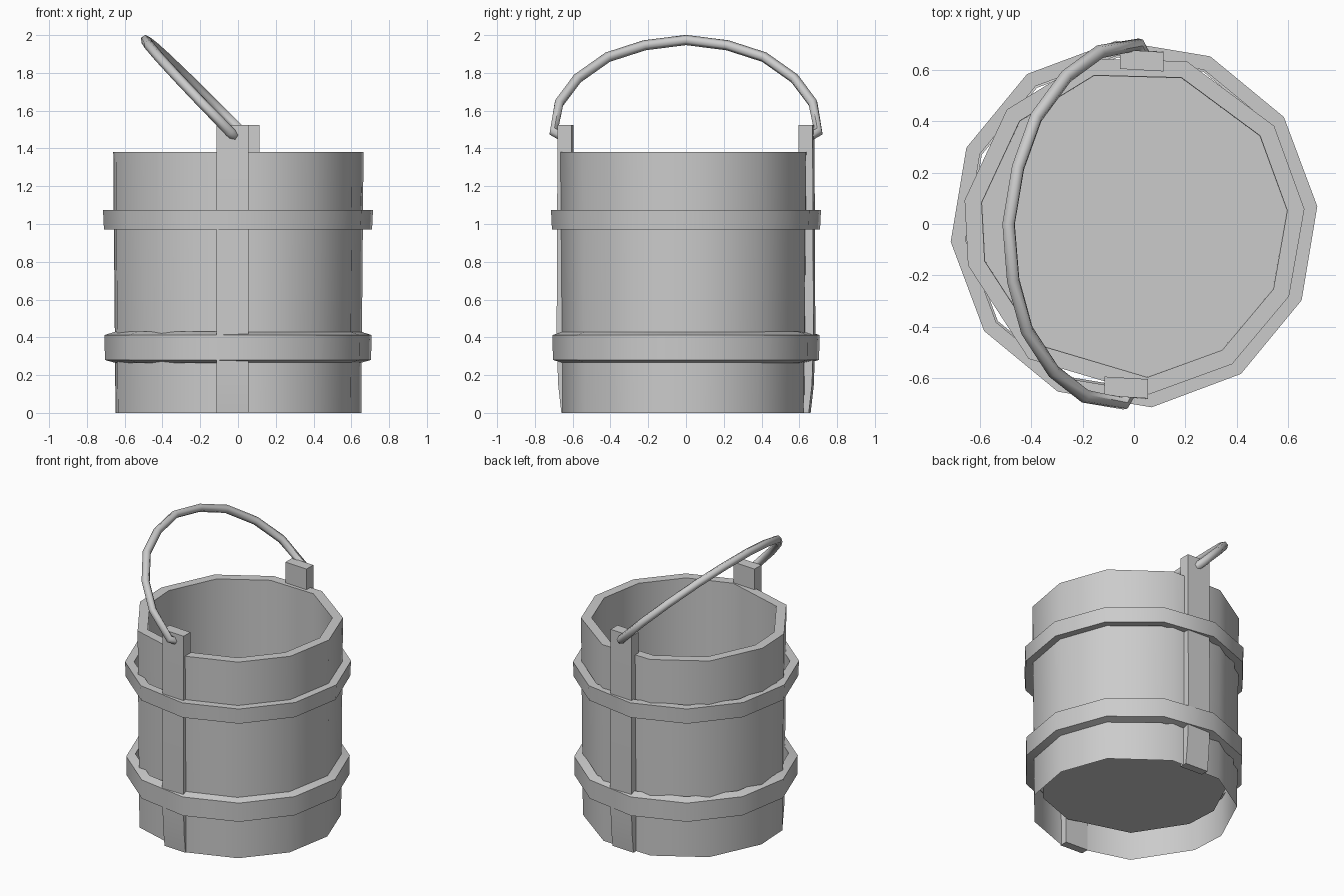
import bpy, bmesh
from math import radians, cos, sin

if "Cube" in bpy.data.objects:
    bpy.data.objects.remove(bpy.data.objects["Cube"])


def finish(name, bm, angle=45):
    bmesh.ops.recalc_face_normals(bm, faces=bm.faces)
    mesh = bpy.data.meshes.new(name)
    bm.to_mesh(mesh)
    bm.free()
    ob = bpy.data.objects.new(name, mesh)
    bpy.context.collection.objects.link(ob)
    smooth(ob, angle)
    return ob


def smooth(ob, angle):
    bpy.ops.object.select_all(action='DESELECT')
    ob.select_set(True)
    bpy.context.view_layer.objects.active = ob
    bpy.ops.object.shade_smooth_by_angle(angle=radians(angle))


def lathe(name, profile, angles, closed, floor=False):
    """Sweep an (r, z) profile around z through the given angles."""
    bm = bmesh.new()
    rings = [[bm.verts.new((r * cos(radians(a)), r * sin(radians(a)), z)) for a in angles]
             for r, z in profile]
    n = len(angles)
    pairs = list(zip(rings, rings[1:]))
    if closed:
        pairs.append((rings[-1], rings[0]))
    for lo, hi in pairs:
        for i in range(n):
            j = (i + 1) % n
            bm.faces.new((lo[i], lo[j], hi[j], hi[i]))
    if floor:
        bm.faces.new(rings[-1])
    return finish(name, bm)


# Bucket wall with raised floor, open underneath; slightly uneven sides
wall_angles = [5, 35, 72, 105, 138, 172, 194, 232, 275, 305, 335]
lathe("bucket_body", [(0.655, 0), (0.667, 1.38), (0.6, 1.38), (0.598, 0.165)],
      wall_angles, closed=False, floor=True)

# Two twelve-sided hoops
hoop_angles = [5.5 + 30 * i for i in range(12)]
lathe("upper_hoop", [(0.713, 0.97), (0.718, 1.075), (0.66, 1.075), (0.66, 0.97)],
      hoop_angles, closed=True)
lathe("lower_hoop", [(0.708, 0.28), (0.71, 0.412), (0.652, 0.43), (0.652, 0.265)],
      hoop_angles, closed=True)


# Upright ears that carry the handle, tapered at the foot
def ear(name, s):
    profile = [(0.60, 0), (0.655, 0), (0.672, 0.15), (0.68, 0.4), (0.675, 1.525), (0.60, 1.525)]
    bm = bmesh.new()
    sides = [[bm.verts.new((s * x, s * (y + skew), z)) for y, z in profile]
             for x, skew in ((-0.055, 0.005), (0.115, -0.005))]
    for ring in sides:
        bm.faces.new(ring)
    for i in range(len(profile)):
        j = (i + 1) % len(profile)
        bm.faces.new((sides[0][i], sides[0][j], sides[1][j], sides[1][i]))
    return finish(name, bm, 30)


ear("front_ear", -1)
ear("back_ear", 1)

# Tilted bail handle with hooked ends
half = [(0.66, 1.468), (0.70, 1.488), (0.672, 1.64), (0.575, 1.77), (0.415, 1.883), (0.22, 1.946)]
path = [(-y, z) for y, z in half] + [(0.0, 1.974)] + half[::-1]
curve = bpy.data.curves.new("handle", 'CURVE')
curve.dimensions = '3D'
curve.bevel_depth = 0.027
curve.bevel_resolution = 1
curve.use_fill_caps = True
spline = curve.splines.new('POLY')
spline.points.add(len(path) - 1)
for p, (y, z) in zip(spline.points, path):
    p.co = (-(z - 1.475) * 0.98 + 0.03 * y / 0.7, y, z, 1)
handle = bpy.data.objects.new("handle", curve)
bpy.context.collection.objects.link(handle)
bpy.ops.object.select_all(action='DESELECT')
handle.select_set(True)
bpy.context.view_layer.objects.active = handle
bpy.ops.object.convert(target='MESH')
smooth(bpy.context.view_layer.objects.active, 62)
